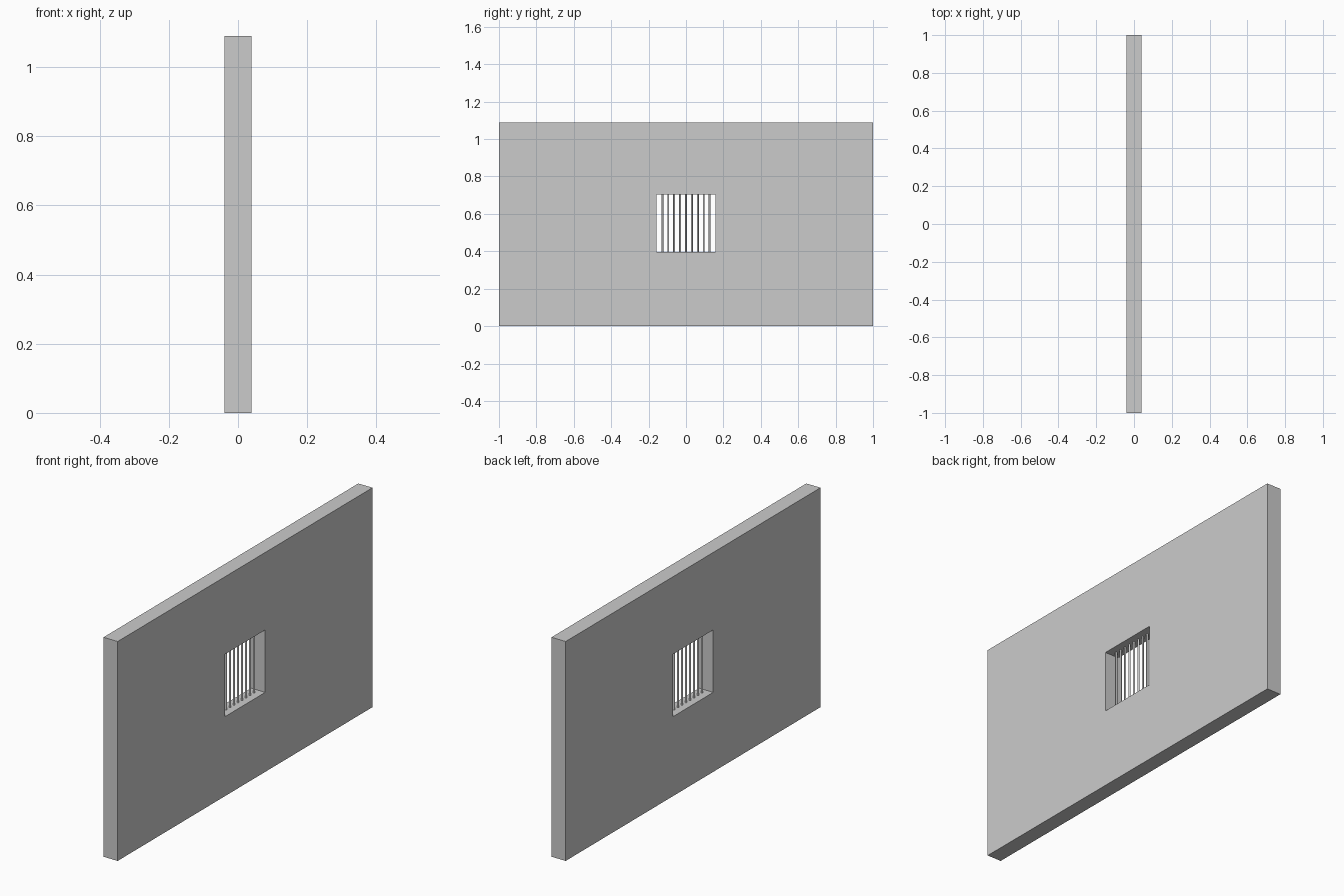
import bpy, bmesh

if "Cube" in bpy.data.objects:
    bpy.data.objects.remove(bpy.data.objects["Cube"])

W, H, T = 1.0, 1.09, 0.078            # half width, height, thickness
OW, Z0, Z1 = 0.158, 0.395, 0.705      # opening half width, bottom, top
BARS, R = 9, 0.005

# Wall: rectangular frame of four quads, extruded to thickness
def loop(bm, hw, z0, z1):
    return [bm.verts.new((-T / 2, y, z)) for y, z in
            ((-hw, z0), (hw, z0), (hw, z1), (-hw, z1))]

bm = bmesh.new()
outer, inner = loop(bm, W, 0, H), loop(bm, OW, Z0, Z1)
for i in range(4):
    j = (i + 1) % 4
    bm.faces.new((outer[i], outer[j], inner[j], inner[i]))
ext = bmesh.ops.extrude_face_region(bm, geom=bm.faces[:], use_keep_orig=True)
bmesh.ops.translate(bm, vec=(T, 0, 0),
                    verts=[g for g in ext["geom"] if isinstance(g, bmesh.types.BMVert)])
bmesh.ops.recalc_face_normals(bm, faces=bm.faces[:])
mesh = bpy.data.meshes.new("wall")
bm.to_mesh(mesh)
bm.free()
bpy.context.collection.objects.link(bpy.data.objects.new("wall", mesh))

# Window bars: evenly spaced round rods in the middle of the opening
for i in range(BARS):
    y = -OW + 2 * OW * (i + 1) / (BARS + 1)
    bpy.ops.mesh.primitive_cylinder_add(vertices=16, radius=R, depth=Z1 - Z0,
                                        location=(0, y, (Z0 + Z1) / 2))
    bpy.context.object.name = f"window_bar_{i + 1}"
    bpy.ops.object.shade_smooth_by_angle()
